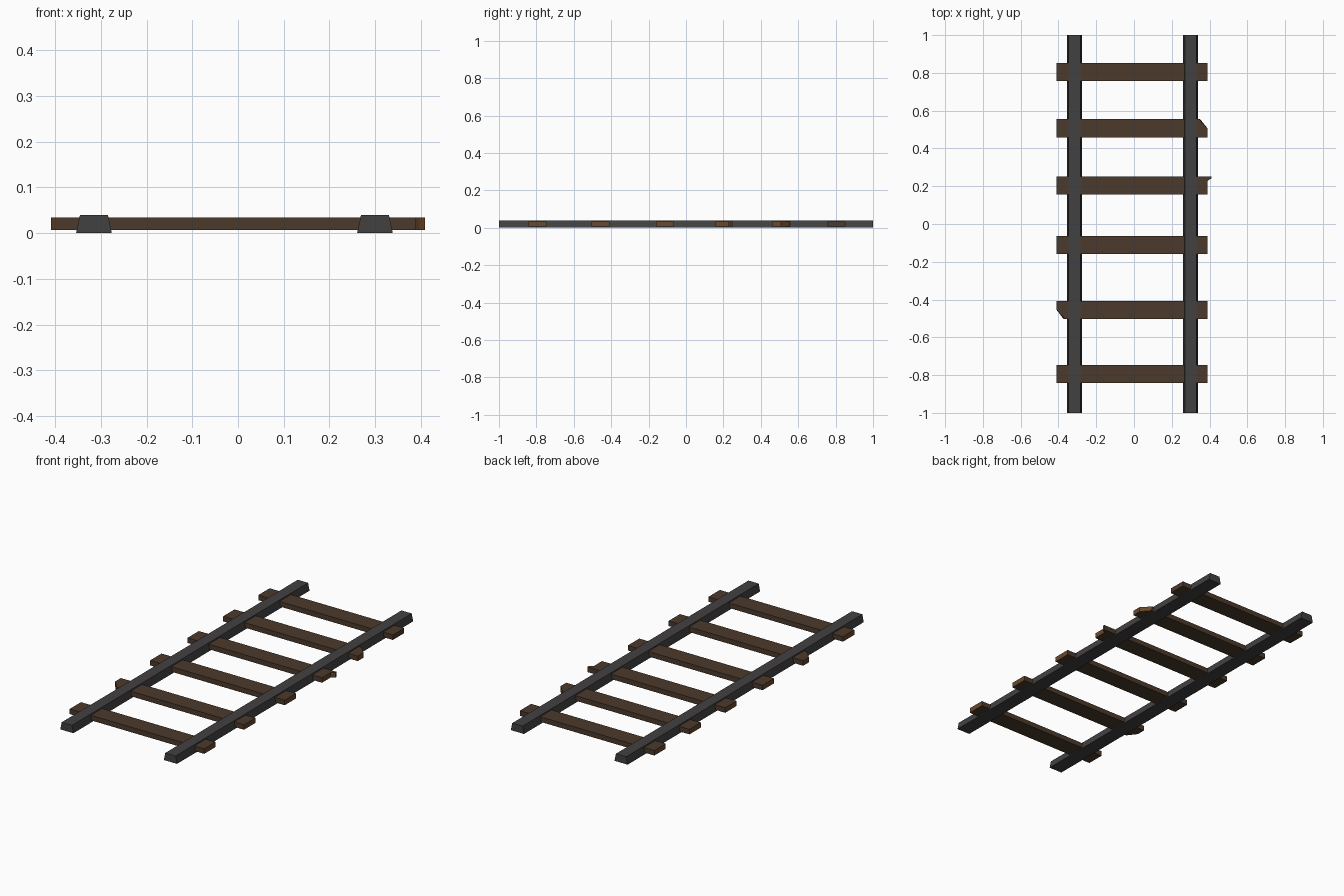
import bpy, bmesh

if "Cube" in bpy.data.objects:
    bpy.data.objects.remove(bpy.data.objects["Cube"])


def material(name, rgb):
    m = bpy.data.materials.new(name)
    m.diffuse_color = (*rgb, 1)
    m.use_nodes = True
    m.node_tree.nodes["Principled BSDF"].inputs["Base Color"].default_value = m.diffuse_color
    return m


STEEL = material("dark steel", (0.055, 0.052, 0.052))
WOOD = material("dark wood", (0.071, 0.042, 0.025))
CUT = material("cut wood", (0.14, 0.065, 0.024))


def prism(name, lower, upper, mats):
    """Join two matching outlines into a closed solid."""
    bm = bmesh.new()
    a = [bm.verts.new(p) for p in lower]
    b = [bm.verts.new(p) for p in upper]
    n = len(a)
    bm.faces.new(a)
    bm.faces.new(b)
    for i in range(n):
        j = (i + 1) % n
        bm.faces.new((a[i], a[j], b[j], b[i]))
    bmesh.ops.recalc_face_normals(bm, faces=bm.faces)
    if len(mats) > 1:
        # sawn and broken ends show lighter wood
        for f in bm.faces:
            f.material_index = 1 if abs(f.normal.x) > 0.3 else 0
            if f.normal.x > 0.3 and f.calc_center_median().y > 0.7:
                f.material_index = 0
    me = bpy.data.meshes.new(name)
    bm.to_mesh(me)
    bm.free()
    for m in mats:
        me.materials.append(m)
    ob = bpy.data.objects.new(name, me)
    bpy.context.collection.objects.link(ob)
    return ob


# Rails: trapezoid section running the full length
for side, x in (("left", -0.315), ("right", 0.2995)):
    section = [(x - 0.039, 0), (x + 0.039, 0), (x + 0.0305, 0.04), (x - 0.0305, 0.04)]
    prism(side + "_rail", [(u, -1, z) for u, z in section],
          [(u, 1, z) for u, z in section], [STEEL])

# Sleepers: plain boards, some with chipped or splintered ends
L, R, Z0, Z1, H = -0.409, 0.389, 0.007, 0.034, 0.048
centres = [0.804, 0.507, 0.204, -0.112, -0.456, -0.794]
for i, y in enumerate(centres):
    s, n = y - H, y + H

    def outline(z, d):
        left = [(L, n), (L, s)]
        right = [(R, s), (R, n)]
        if i == 1:    # chipped right end
            right = [(R, s), (R, y), (0.35 - d, n)]
        elif i == 2:  # splinter on right end
            right = [(R, s), (R, n - 0.025), (0.397, n - 0.018),
                     (0.409, n - 0.012), (0.409, n)]
        elif i == 4:  # chipped left end
            left = [(L, n), (L, y), (-0.372 + d, s)]
        return [(px, py, z) for px, py in left + right]

    prism("sleeper_%d" % (i + 1), outline(Z0, 0), outline(Z1, 0.007), [WOOD, CUT])
